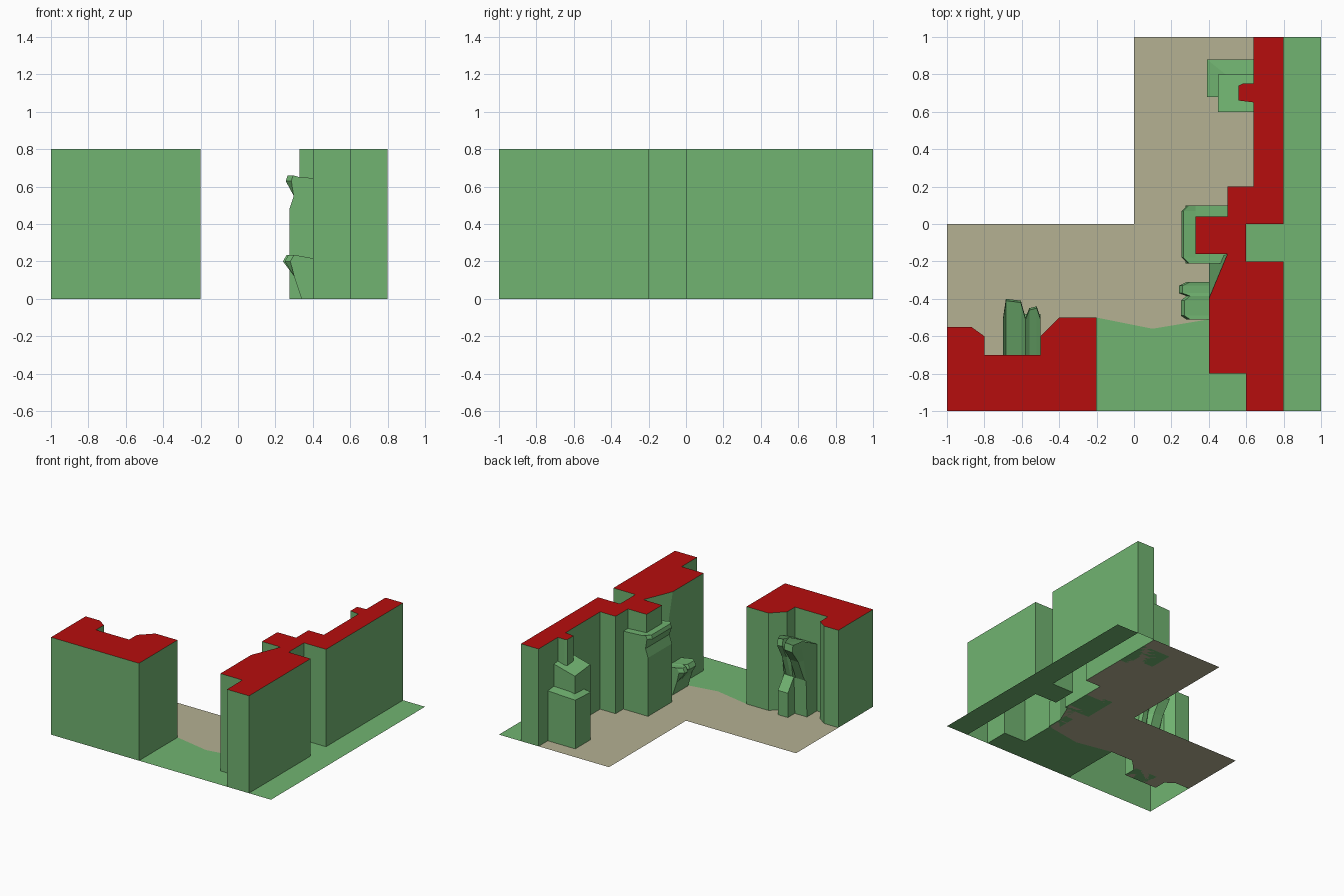
import bpy, bmesh

cube = bpy.data.objects.get("Cube")
if cube:
    bpy.data.objects.remove(cube)


def material(name, rgb):
    m = bpy.data.materials.new(name)
    m.use_nodes = True
    m.diffuse_color = (*rgb, 1)
    m.node_tree.nodes["Principled BSDF"].inputs["Base Color"].default_value = (*rgb, 1)
    return m


GREEN = material("cliff green", (0.165, 0.455, 0.165))
TAN = material("path tan", (0.46, 0.44, 0.288))
RED = material("plateau red", (0.47, 0.004, 0.004))


def finish(name, bm, *mats):
    mesh = bpy.data.meshes.new(name)
    bm.to_mesh(mesh)
    bm.free()
    for m in mats:
        mesh.materials.append(m)
    ob = bpy.data.objects.new(name, mesh)
    bpy.context.collection.objects.link(ob)
    return ob


def ground(name, outline, mat):
    bm = bmesh.new()
    f = bm.faces.new([bm.verts.new((x, y, 0)) for x, y in outline])
    f.normal_update()
    if f.normal.z < 0:
        f.normal_flip()
    finish(name, bm, mat)


def plateau(name, outline, height=0.8):
    """Green walls with a red top, open underneath."""
    bm = bmesh.new()
    low = [bm.verts.new((x, y, 0)) for x, y in outline]
    top = [bm.verts.new((x, y, height)) for x, y in outline]
    for i in range(len(low)):
        j = (i + 1) % len(low)
        bm.faces.new((low[i], low[j], top[j], top[i]))
    bm.faces.new(top).material_index = 1
    finish(name, bm, GREEN, RED)


def loft(name, sections):
    """Join matching closed sections and cap the ends."""
    bm = bmesh.new()
    rings = [[bm.verts.new(p) for p in s] for s in sections]
    for a, b in zip(rings, rings[1:]):
        for i in range(len(a)):
            j = (i + 1) % len(a)
            bm.faces.new((a[i], a[j], b[j], b[i]))
    bm.faces.new(rings[0])
    bm.faces.new(rings[-1])
    bmesh.ops.recalc_face_normals(bm, faces=bm.faces)
    finish(name, bm, GREEN)


def hull(name, points):
    bm = bmesh.new()
    for p in points:
        bm.verts.new(p)
    bmesh.ops.convex_hull(bm, input=bm.verts)
    bmesh.ops.dissolve_limit(bm, angle_limit=0.02, verts=bm.verts, edges=bm.edges)
    bmesh.ops.recalc_face_normals(bm, faces=bm.faces)
    finish(name, bm, GREEN)


def boulder(name, x0, x1, y0, y1, tops):
    """Box rock with its own height at each corner."""
    corners = [(x0, y0), (x1, y0), (x1, y1), (x0, y1)]
    hull(name, [(x, y, 0) for x, y in corners]
         + [(x, y, z) for (x, y), z in zip(corners, tops)])


# Shared wall lines
right_inner = [(-.2, -.5), (-.4, -.5), (-.5, -.6), (-.5, -.7),
               (-.8, -.7), (-.8, -.6), (-.87, -.55), (-1, -.55)]
left_inner = [(.64, 1), (.64, .75), (.58, .75), (.56, .74), (.56, .66), (.64, .65),
              (.64, .2), (.5, .2), (.5, .04), (.33, .04), (.33, -.16), (.5, -.16), (.4, -.4)]
gully = [(.8, -.2), (.6, -.2), (.6, 0), (.8, 0)]
grass_edge = [(.4, -.51), (.1, -.56), (-.2, -.5)]

# Plateaus
plateau("right_plateau", [(-1, -1), (-.2, -1)] + right_inner)
plateau("left_plateau", [(.6, -1), (.8, -1)] + gully + [(.8, 1)] + left_inner
        + [(.4, -.8), (.6, -.8)])

# Ground
ground("path", [(-1, 0), (0, 0), (0, 1)] + left_inner + grass_edge + right_inner[1:], TAN)
ground("front_grass", [(-.2, -1), (.6, -1), (.6, -.8), (.4, -.8)] + grass_edge, GREEN)
ground("side_grass", [(.8, -1), (1, -1), (1, 1), (.8, 1)] + gully[::-1], GREEN)

# Overhanging cliff around the tower
loft("tower_ledge", [
    [(x, y, z) for x, z in ((.5, 0), (.275, 0), (.275, .48), (.298, .55),
                            (lip, .63), (lip + .01, .66), (.33, .65), (.5, .64))]
    for y, lip in ((-.21, .285), (-.18, .255), (.07, .255), (.1, .285))])

# Leaning rock with two noses
loft("leaning_rock", [
    [(x, y, z) for x, z in ((.41, 0), (.34, 0), (.3, .12), (nose, .2),
                            (nose + .02, .235), (.41, .215))]
    for y, nose in ((-.31, .28), (-.33, .24), (-.37, .24), (-.385, .28),
                    (-.41, .25), (-.49, .25), (-.51, .28))])

# Sloped wall beside the tower
hull("sloped_wall", [(.4, -.4, 0), (.4, -.2, 0), (.5, -.16, 0), (.5, -.16, .8), (.4, -.4, .8)])

# Clawed rock in the right plateau's niche, with its footing
loft("niche_overhang", [
    [(x, y, z) for y, z in ((-.7, 0), (-.57, 0), (-.56, .3), ((tip - .56) / 2, .48),
                            (tip, .59), (tip - .01, .645), (-.7, .55))]
    for x, tip in ((-.7, -.5), (-.685, -.4), (-.605, -.41), (-.58, -.5),
                   (-.56, -.45), (-.52, -.44), (-.5, -.5))])
boulder("niche_footing", -.59, -.5, -.6, -.48, (.36, .36, .2, .2))

# Stepped rocks at the back
boulder("back_low_rock", .39, .64, .68, .88, (.39, .43, .41, .4))
boulder("back_tall_rock", .45, .64, .6, .8, (.57, .62, .6, .55))
